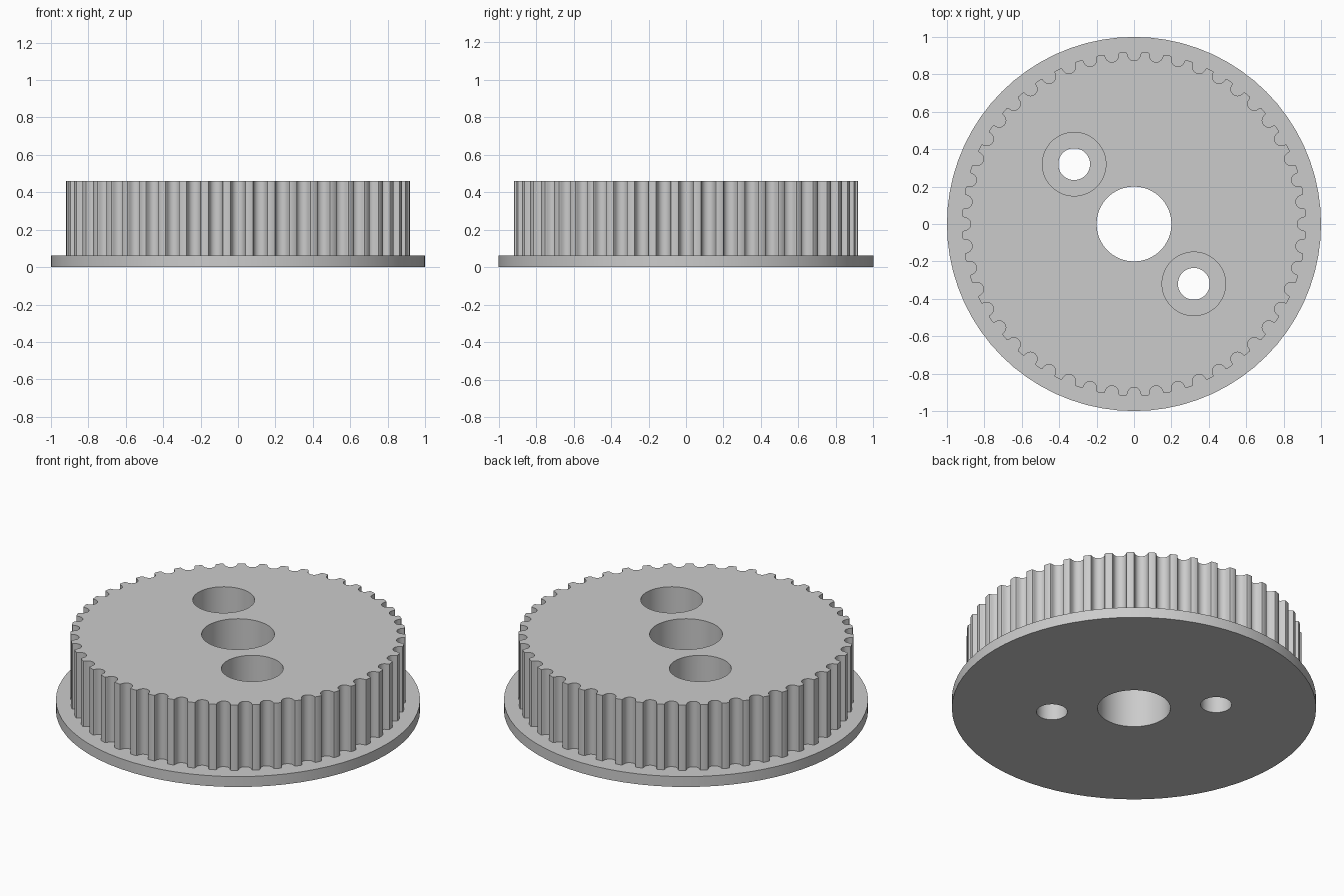
import bpy
import bmesh
import math
from mathutils import Matrix

cube = bpy.data.objects.get("Cube")
if cube:
    bpy.data.objects.remove(cube, do_unlink=True)

TEETH = 48
TOOTH_RADIUS = 0.92
FLANGE_TOP = 0.063
TOP = 0.46
SEAT = 0.184          # floor of the screw counterbores
MM = 0.0612           # groove profile scale
SCREWS = [(-0.32, 0.32), (0.32, -0.32)]

grey = bpy.data.materials.new("plain grey")
grey.use_nodes = True
colour = (0.6, 0.6, 0.6, 1)
grey.diffuse_color = colour
grey.node_tree.nodes["Principled BSDF"].inputs["Base Color"].default_value = colour


def prism(name, outline, z0, z1):
    """Extrude a closed outline upward from z0 to z1."""
    bm = bmesh.new()
    face = bm.faces.new([bm.verts.new((x, y, z0)) for x, y in outline])
    new = bmesh.ops.extrude_face_region(bm, geom=[face])["geom"]
    verts = [v for v in new if isinstance(v, bmesh.types.BMVert)]
    bmesh.ops.translate(bm, verts=verts, vec=(0, 0, z1 - z0))
    bmesh.ops.recalc_face_normals(bm, faces=bm.faces)
    mesh = bpy.data.meshes.new(name)
    bm.to_mesh(mesh)
    bm.free()
    mesh.materials.append(grey)
    obj = bpy.data.objects.new(name, mesh)
    bpy.context.collection.objects.link(obj)
    return obj


def circle(radius, centre=(0, 0), sides=64):
    steps = [math.tau * i / sides for i in range(sides)]
    return [(centre[0] + radius * math.cos(a), centre[1] + radius * math.sin(a)) for a in steps]


def drill(obj, radius, centre, z0, z1):
    """Cut a round hole through or into an object."""
    cutter = prism("hole_cutter", circle(radius, centre), z0, z1)
    cutter.hide_render = True
    bpy.context.view_layer.objects.active = obj
    mod = obj.modifiers.new("hole", "BOOLEAN")
    mod.operation = "DIFFERENCE"
    mod.solver = "EXACT"
    mod.object = cutter
    bpy.ops.object.modifier_apply(modifier=mod.name)
    bpy.data.objects.remove(cutter, do_unlink=True)


# Half of one belt groove: (offset from centre line, depth)
half = [(0.747, 0), (0.648, 0.037), (0.598, 0.13), (0.579, 0.238), (0.547, 0.343),
        (0.505, 0.444), (0.452, 0.54), (0.358, 0.637), (0.248, 0.707), (0.127, 0.75)]
groove = [(-w, d) for w, d in half] + [(0, 0.764)] + half[::-1]

# Toothed rim outline, one groove per tooth
outline = []
for i in range(TEETH):
    turn = Matrix.Rotation(math.tau * i / TEETH, 2)
    for w, d in groove:
        across = w * MM
        along = math.sqrt(TOOTH_RADIUS ** 2 - across ** 2) - d * MM
        x = turn[0][0] * along + turn[0][1] * across
        y = turn[1][0] * along + turn[1][1] * across
        outline.append((x, y))

flange = prism("flange", circle(1.0, sides=72), 0, FLANGE_TOP)
rim = prism("toothed_drum", outline, FLANGE_TOP, TOP)

# Shaft bore and screw holes through both parts
for part in (flange, rim):
    drill(part, 0.2, (0, 0), -0.1, 0.6)
    for spot in SCREWS:
        drill(part, 0.085, spot, -0.1, 0.6)

# Wide counterbores from the top
for spot in SCREWS:
    drill(rim, 0.17, spot, SEAT, 0.6)

# Smooth round walls, keep hard corners
bpy.ops.object.select_all(action="DESELECT")
for part in (flange, rim):
    part.select_set(True)
bpy.context.view_layer.objects.active = rim
bpy.ops.object.shade_smooth_by_angle(angle=math.radians(30))
